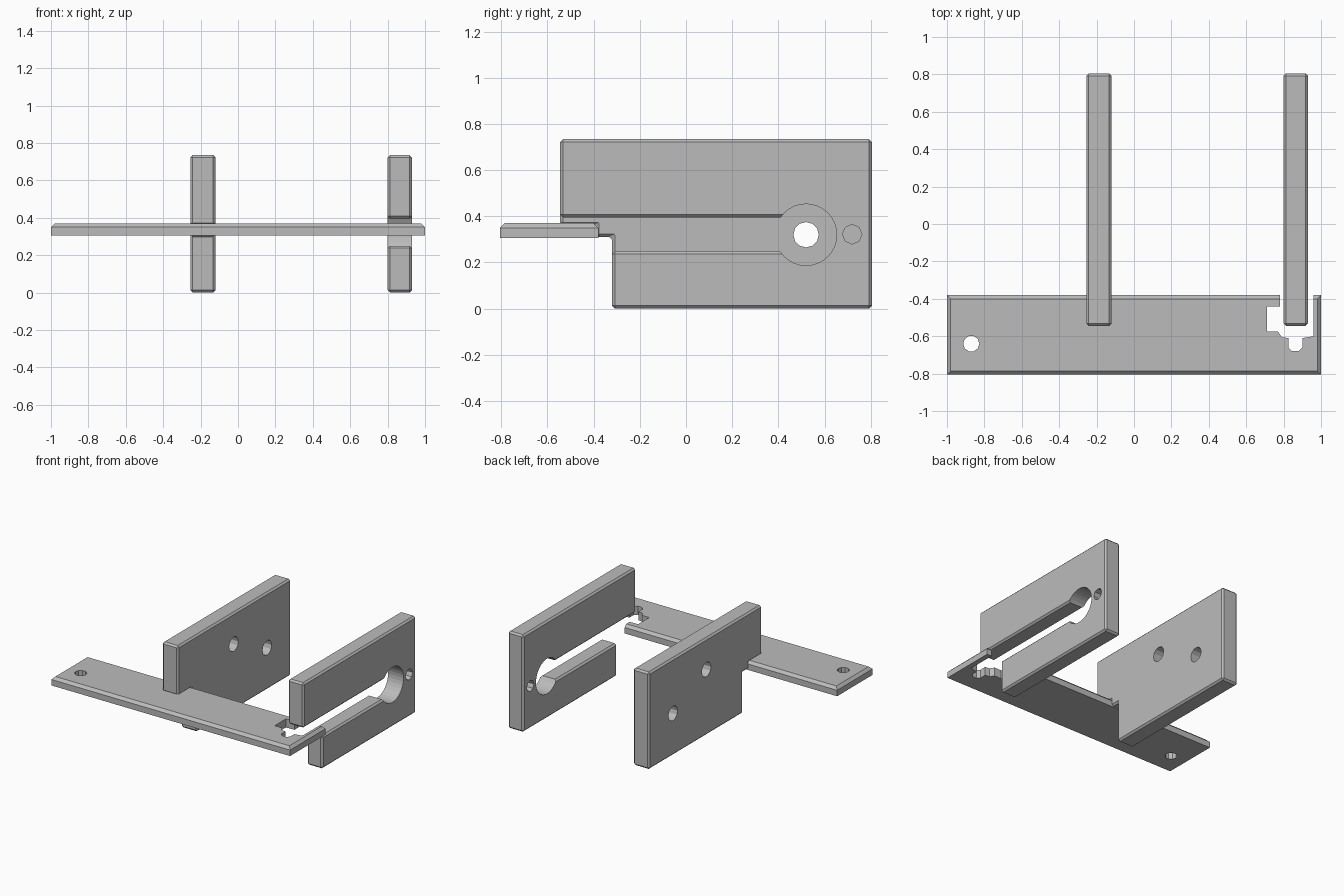
import bpy, bmesh, math
from mathutils import Matrix, Vector

if "Cube" in bpy.data.objects:
    bpy.data.objects.remove(bpy.data.objects["Cube"], do_unlink=True)

grey = bpy.data.materials.new("plain grey")
grey.use_nodes = True
GREY = (0.5, 0.5, 0.5, 1)
grey.diffuse_color = GREY
grey.node_tree.nodes["Principled BSDF"].inputs["Base Color"].default_value = GREY


def prism(name, points, axis, low, high, bevel=0, top_only=False):
    """Extrude a flat outline along x (points are y, z) or z (points are x, y)."""
    place = (lambda a, b: (low, a, b)) if axis == "x" else (lambda a, b: (a, b, low))
    step = Vector((high - low, 0, 0)) if axis == "x" else Vector((0, 0, high - low))
    bm = bmesh.new()
    face = bm.faces.new([bm.verts.new(place(a, b)) for a, b in points])
    side = bmesh.ops.extrude_face_region(bm, geom=[face])["geom"]
    bmesh.ops.translate(bm, vec=step, verts=[g for g in side if isinstance(g, bmesh.types.BMVert)])
    bmesh.ops.recalc_face_normals(bm, faces=bm.faces)
    if bevel:
        edges = [e for e in bm.edges
                 if not top_only or all(v.co.z > high - 0.001 for v in e.verts)]
        bmesh.ops.bevel(bm, geom=edges, offset=bevel, segments=1, affect="EDGES")
    mesh = bpy.data.meshes.new(name)
    bm.to_mesh(mesh)
    bm.free()
    obj = bpy.data.objects.new(name, mesh)
    obj.data.materials.append(grey)
    bpy.context.collection.objects.link(obj)
    return obj


def circle(a, b, radius, sides):
    return [(a + radius * math.cos(math.tau * i / sides),
             b + radius * math.sin(math.tau * i / sides)) for i in range(sides)]


def cut(target, cutter):
    """Subtract a cutter, then discard it."""
    mod = target.modifiers.new("cut", "BOOLEAN")
    mod.operation, mod.solver, mod.object = "DIFFERENCE", "EXACT", cutter
    bpy.context.view_layer.update()
    result = bpy.data.meshes.new_from_object(
        target.evaluated_get(bpy.context.evaluated_depsgraph_get()))
    target.modifiers.clear()
    target.data = result
    bpy.data.objects.remove(cutter, do_unlink=True)


BACK, TOP, FRONT, STEP = 0.805, 0.735, -0.545, -0.32

# Cross bar with a bevelled upper rim
bar = prism("cross_bar", [(-1, -0.805), (1, -0.805), (1, -0.38), (-1, -0.38)],
            "z", 0.305, 0.37, 0.02, True)
cut(bar, prism("bar_hole", circle(-0.87, -0.64, 0.043, 10), "z", 0.2, 0.5))

# Stepped notch at the left end of the bar
notch = [(0.78, -0.3), (0.78, -0.44), (0.71, -0.44), (0.71, -0.575), (0.77, -0.575),
         (0.79, -0.605), (0.825, -0.61), (0.825, -0.66), (0.845, -0.68), (0.88, -0.68),
         (0.9, -0.66), (0.9, -0.61), (0.96, -0.6), (0.96, -0.3)]
cut(bar, prism("bar_notch", notch, "z", 0.2, 0.5))

# Solid side plate, resting on the bar
solid = prism("solid_plate", [(STEP, 0), (BACK, 0), (BACK, TOP), (FRONT, TOP), (FRONT, 0.36),
                              (-0.39, 0.36), (-0.39, 0.31), (STEP, 0.31)],
              "x", -0.255, -0.12, 0.013)
for y, z in [(0.52, 0.32), (0.12, 0.5)]:
    cut(solid, prism("plate_hole", circle(y, z, 0.055, 12), "x", -0.4, 0))

# Slotted side plate with a round slot end and a small pin hole
slotted = prism("slotted_plate", [(STEP, 0), (BACK, 0), (BACK, TOP), (FRONT, TOP), (FRONT, 0.395),
                                  (0.5, 0.395), (0.5, 0.25), (STEP, 0.25)],
                "x", 0.8, 0.93, 0.013)
for y, z, radius, sides in [(0.52, 0.32, 0.133, 32), (0.72, 0.322, 0.042, 8)]:
    cut(slotted, prism("slot_hole", circle(y, z, radius, sides), "x", 0.6, 1.1))
